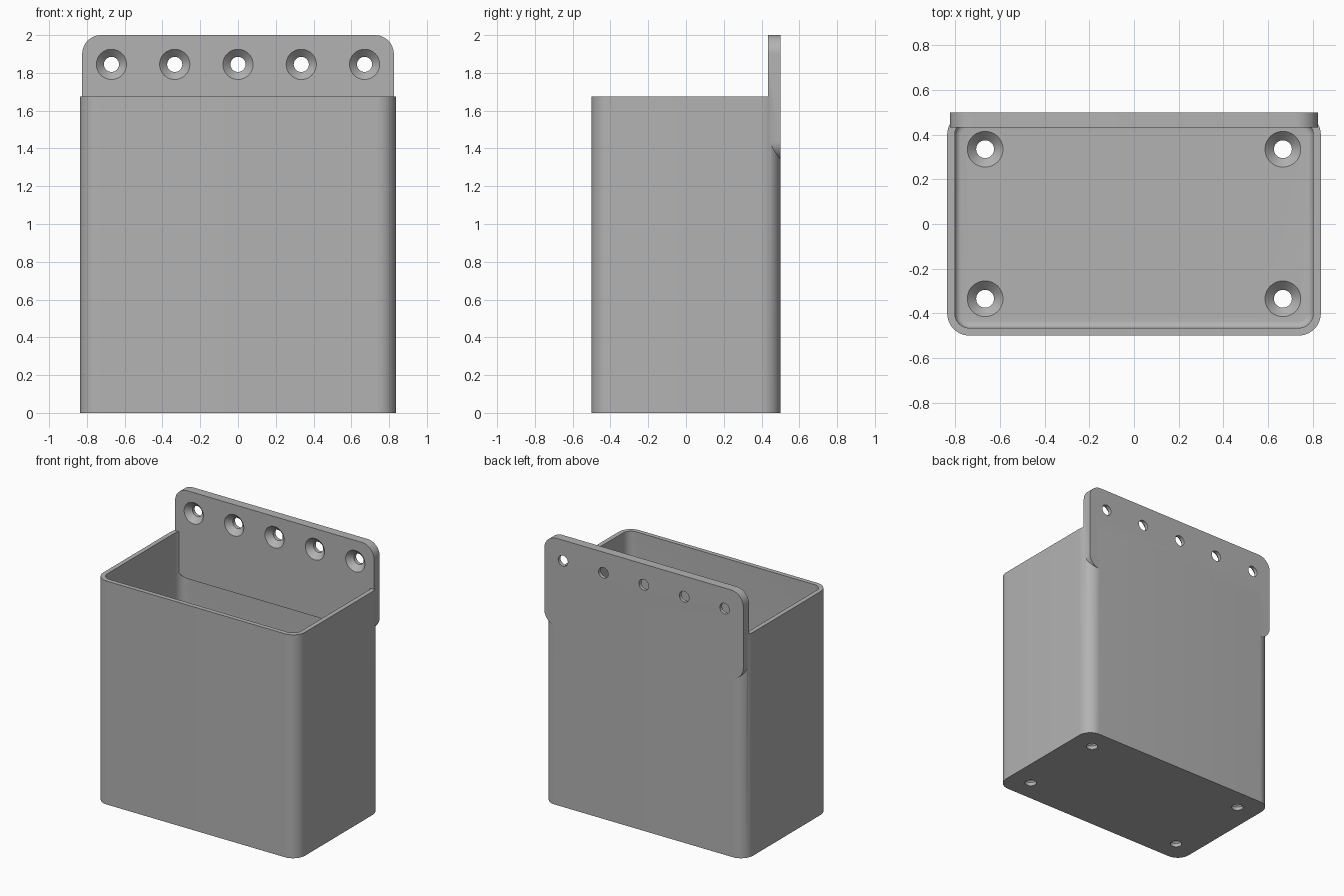
import bpy, bmesh, math
from mathutils import Matrix, Vector

old = bpy.data.objects.get("Cube")
if old:
    bpy.data.objects.remove(old, do_unlink=True)

# One plain grey for the whole part
grey = bpy.data.materials.new("plain grey")
grey.use_nodes = True
COLOUR = (0.45, 0.45, 0.45, 1)
grey.diffuse_color = COLOUR
grey.node_tree.nodes["Principled BSDF"].inputs["Base Color"].default_value = COLOUR

HX, HY, HEIGHT = 0.837, 0.5, 1.675      # box half sizes and height
WALL, FLOOR, RADIUS = 0.034, 0.067, 0.1
PLATE, PLATE_LOW, PLATE_TOP = 0.067, 1.34, 2.0


def rounded_ring(hx, hy, r, z, steps=12):
    """Rounded rectangle at height z."""
    pts = []
    for q, (sx, sy) in enumerate([(1, 1), (-1, 1), (-1, -1), (1, -1)]):
        for i in range(steps + 1):
            a = (q + i / steps) * math.pi / 2
            pts.append((sx * (hx - r) + r * math.cos(a),
                        sy * (hy - r) + r * math.sin(a), z))
    return pts


def circle_ring(r, z, count=48):
    return [(r * math.cos(i * math.tau / count), r * math.sin(i * math.tau / count), z)
            for i in range(count)]


def loft(name, rings, matrix=Matrix()):
    """Closed solid skinned through rings listed from bottom to top."""
    bm = bmesh.new()
    loops = [[bm.verts.new(matrix @ Vector(p)) for p in ring] for ring in rings]
    n = len(loops[0])
    for low, high in zip(loops, loops[1:]):
        for i in range(n):
            j = (i + 1) % n
            bm.faces.new((low[i], low[j], high[j], high[i]))
    bm.faces.new(loops[0][::-1])
    bm.faces.new(loops[-1])
    bmesh.ops.recalc_face_normals(bm, faces=bm.faces)
    mesh = bpy.data.meshes.new(name)
    bm.to_mesh(mesh)
    bm.free()
    mesh.materials.append(grey)
    obj = bpy.data.objects.new(name, mesh)
    bpy.context.collection.objects.link(obj)
    return obj


def combine(target, tool, operation):
    """Apply a boolean and remove its tool."""
    tool.hide_render = True
    mod = target.modifiers.new("cut", "BOOLEAN")
    mod.operation, mod.solver, mod.object = operation, "EXACT", tool
    bpy.context.view_layer.objects.active = target
    bpy.ops.object.modifier_apply(modifier=mod.name)
    bpy.data.objects.remove(tool, do_unlink=True)


def screw_cutter(matrix):
    """Countersunk hole; local z = 0 is the countersunk face."""
    return loft("screw_cutter", [circle_ring(0.04, -0.1), circle_ring(0.04, -0.04),
                                 circle_ring(0.08, 0), circle_ring(0.08, 0.01)], matrix)


# Outer box
box = loft("wall_bin", [rounded_ring(HX, HY, RADIUS, z) for z in (0, HEIGHT)])

# Cavity with a small fillet around the floor
FILLET = 0.03
rings = []
for i in range(7):
    a = i / 6 * math.pi / 2
    inset = WALL + FILLET * (1 - math.sin(a))
    rings.append(rounded_ring(HX - inset, HY - inset, RADIUS - inset,
                              FLOOR + FILLET * (1 - math.cos(a))))
inner = (HX - WALL, HY - WALL, RADIUS - WALL)
rings.append(rounded_ring(*inner, HEIGHT + 0.1))
combine(box, loft("cavity_cutter", rings), "DIFFERENCE")

# Rounded mounting plate, flush with the back
stand = Matrix.Translation((0, HY, (PLATE_LOW + PLATE_TOP) / 2)) @ Matrix.Rotation(math.pi / 2, 4, "X")
half = (PLATE_TOP - PLATE_LOW) / 2
plate = loft("mounting_plate", [rounded_ring(0.825, half, RADIUS, z) for z in (0, PLATE)], stand)
combine(box, plate, "UNION")

# Countersunk screw holes along the plate
for i in range(-2, 3):
    place = Matrix.Translation((i * 0.335, HY - PLATE, 1.845)) @ Matrix.Rotation(math.pi / 2, 4, "X")
    combine(box, screw_cutter(place), "DIFFERENCE")

# Countersunk screw holes in the floor corners
for sx in (-1, 1):
    for sy in (-1, 1):
        place = Matrix.Translation((sx * 0.667, sy * 0.335, FLOOR))
        combine(box, screw_cutter(place), "DIFFERENCE")

# Smooth curved faces, sharp edges kept
bpy.ops.object.select_all(action="DESELECT")
box.select_set(True)
bpy.context.view_layer.objects.active = box
bpy.ops.object.shade_smooth_by_angle(angle=math.radians(30))
